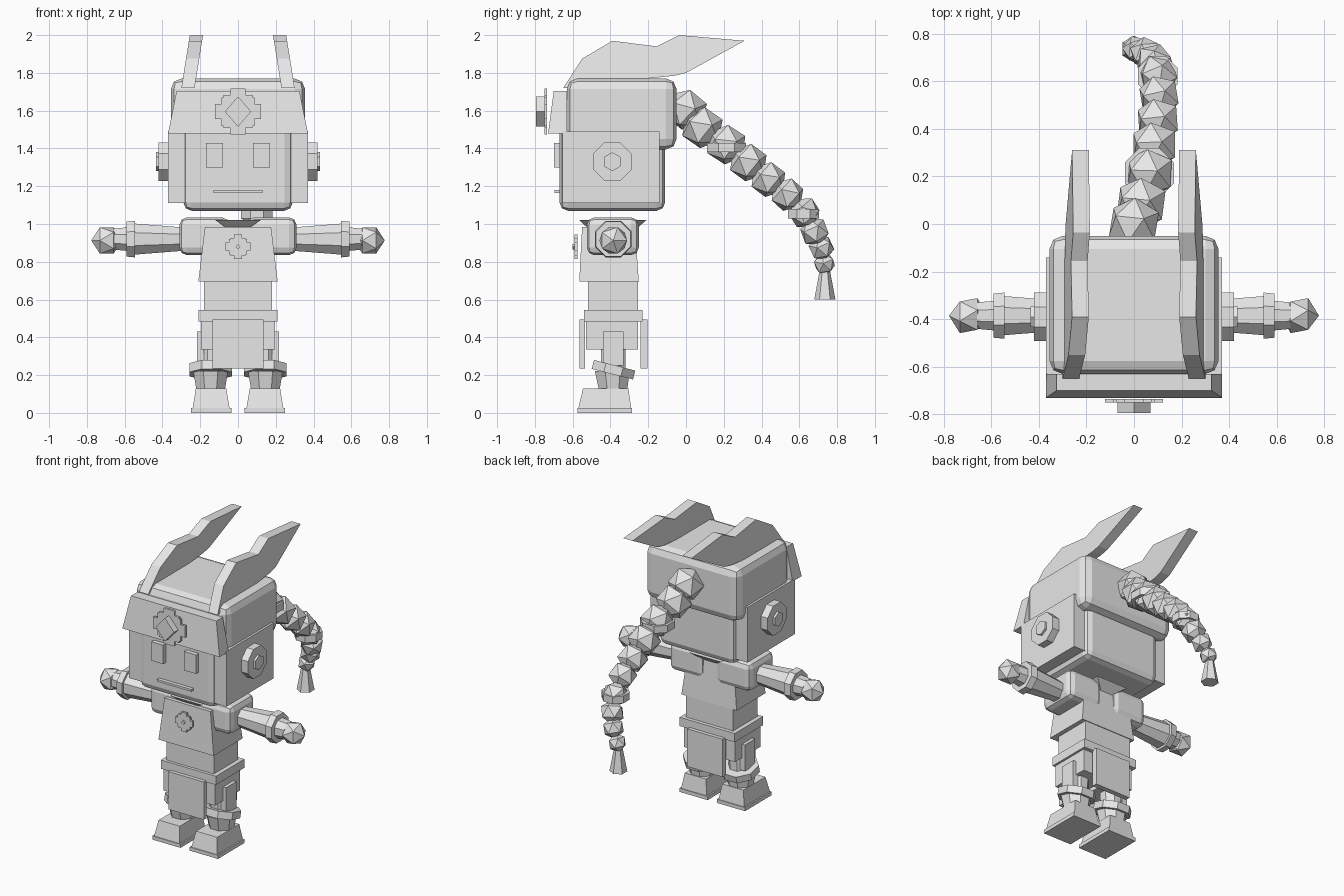
import bpy, bmesh, math
from mathutils import Vector, Matrix

if "Cube" in bpy.data.objects:
    bpy.data.objects.remove(bpy.data.objects["Cube"])

grey = bpy.data.materials.new("light grey")
grey.diffuse_color = (0.8, 0.8, 0.8, 1)
grey.use_nodes = True
grey.node_tree.nodes["Principled BSDF"].inputs["Base Color"].default_value = grey.diffuse_color


def finish(name, bm, bevel=0.0):
    bmesh.ops.recalc_face_normals(bm, faces=bm.faces)
    me = bpy.data.meshes.new(name)
    bm.to_mesh(me)
    bm.free()
    me.materials.append(grey)
    ob = bpy.data.objects.new(name, me)
    bpy.context.collection.objects.link(ob)
    if bevel:
        m = ob.modifiers.new("bevel", 'BEVEL')
        m.width, m.segments = bevel, 2
    return ob


def frustum(name, low, z0, high, z1, bevel=0.0):
    """Block between two rectangles, each (x0, x1, y0, y1)."""
    bm = bmesh.new()
    rings = []
    for (x0, x1, y0, y1), z in ((low, z0), (high, z1)):
        rings.append([bm.verts.new((x, y, z)) for x, y in
                      ((x0, y0), (x1, y0), (x1, y1), (x0, y1))])
    a, b = rings
    bm.faces.new(a[::-1])
    bm.faces.new(b)
    for i in range(4):
        j = (i + 1) % 4
        bm.faces.new((a[i], a[j], b[j], b[i]))
    return finish(name, bm, bevel)


def box(name, x0, x1, y0, y1, z0, z1, bevel=0.0):
    x0, x1 = sorted((x0, x1))
    return frustum(name, (x0, x1, y0, y1), z0, (x0, x1, y0, y1), z1, bevel)


def tube(name, p, q, r0, r1, sides=8, turn=0.0):
    """Tapered prism from p to q."""
    p, q = Vector(p), Vector(q)
    d = q - p
    bm = bmesh.new()
    bmesh.ops.create_cone(bm, cap_ends=True, segments=sides, radius1=r0, radius2=r1,
                          depth=d.length,
                          matrix=Matrix.Translation((p + q) / 2)
                          @ d.to_track_quat('Z', 'Y').to_matrix().to_4x4()
                          @ Matrix.Rotation(turn, 4, 'Z'))
    return finish(name, bm)


def ball(name, c, r, axis=(0, 0, 1)):
    bm = bmesh.new()
    bmesh.ops.create_icosphere(bm, subdivisions=1, radius=r, matrix=Matrix.Translation(c)
                               @ Vector(axis).to_track_quat('Z', 'Y').to_matrix().to_4x4())
    return finish(name, bm)


def plate(name, pts, y0, y1, z):
    """Outline of (x, z) points extruded along y."""
    bm = bmesh.new()
    f = bm.faces.new([bm.verts.new((x, y0, z + h)) for x, h in pts])
    g = bmesh.ops.extrude_face_region(bm, geom=[f])["geom"]
    bmesh.ops.translate(bm, vec=(0, y1 - y0, 0),
                        verts=[v for v in g if isinstance(v, bmesh.types.BMVert)])
    return finish(name, bm)


def stepped_cross(name, r, y0, y1, z):
    quarter = [(1, .33), (.72, .33), (.72, .62), (.62, .62), (.62, .72), (.33, .72), (.33, 1)]
    pts = []
    for k in range(4):
        for a, b in quarter:
            pts.append([(a, b), (-b, a), (-a, -b), (b, -a)][k])
    return plate(name, [(a * r, b * r) for a, b in pts], y0, y1, z)


def diamond(name, rx, rz, y0, y1, z):
    return plate(name, [(rx, 0), (0, rz), (-rx, 0), (0, -rz)], y0, y1, z)


# head, hood and forehead guard
box("head", -.29, .29, -.67, -.11, 1.07, 1.55, .045)
box("hood", -.355, .355, -.63, -.05, 1.395, 1.77, .055)
frustum("forehead_guard", (-.37, .37, -.73, -.63), 1.48, (-.325, .325, -.70, -.63), 1.705)
stepped_cross("forehead_cross", .122, -.75, -.735, 1.595)
diamond("forehead_gem", .07, .08, -.795, -.75, 1.595)
box("mouth", -.13, .13, -.695, -.66, 1.165, 1.18)

# torso
frustum("torso", (-.21, .21, -.565, -.25), .695, (-.175, .175, -.55, -.27), .985)
frustum("collar", (-.03, .03, -.50, -.28), .96, (-.12, .12, -.565, -.21), 1.02)
stepped_cross("chest_cross", .065, -.59, -.575, .88)
diamond("chest_gem", .014, .014, -.60, -.59, .88)
box("waist", -.18, .18, -.52, -.255, .545, .695)
box("belt", -.21, .21, -.54, -.23, .485, .545)
box("front_cloth", -.135, .135, -.565, -.535, .235, .495)
box("back_cloth", -.135, .135, -.24, -.205, .235, .495)

horn_profile = [(-.65, 1.72), (-.55, 1.875), (-.39, 1.97), (-.155, 1.94), (-.035, 2.0),
                (.31, 1.97), (0, 1.80), (-.06, 1.785), (-.26, 1.765), (-.60, 1.72)]

for s in (-1, 1):
    # side flaps, ear discs and eyes
    box("side_flap", s * .28, s * .37, -.655, -.14, 1.11, 1.49)
    tube("ear_disc", (s * .36, -.39, 1.33), (s * .42, -.39, 1.33), .11, .11, 8, math.pi / 8)
    tube("ear_stud", (s * .42, -.39, 1.33), (s * .435, -.39, 1.33), .05, .05, 6)
    box("eye", s * .08, s * .17, -.70, -.66, 1.30, 1.43)

    # horn: profile extruded sideways, leaning inwards with height
    bm = bmesh.new()
    sides = []
    for dx in (-.035, .035):
        sides.append([bm.verts.new((s * (.265 - (z - 1.72) * .16) + dx, y, z))
                      for y, z in horn_profile])
    a, b = sides
    bm.faces.new(a)
    bm.faces.new(b[::-1])
    for i in range(len(a)):
        j = (i + 1) % len(a)
        bm.faces.new((a[i], a[j], b[j], b[i]))
    finish("horn", bm)

    # arm
    box("shoulder", s * .045, s * .31, -.525, -.25, .835, 1.035, .04)
    def at(x, z=.92):
        return (s * x, -.385, z)
    e = math.pi / 8
    tube("forearm", at(.28), at(.56), .066, .09, 8, e)
    tube("cuff", at(.545), at(.59), .105, .10, 8, e)
    tube("wrist", at(.58), at(.66), .068, .06, 8, e)
    ball("hand", at(.695, .913), .082, (s, 0, 0))

    # leg
    box("hip", s * .015, s * .195, -.53, -.255, .335, .49)
    box("hip_tab", s * .18, s * .218, -.44, -.33, .25, .43)
    tube("leg", (s * .145, -.385, .10), (s * .13, -.385, .40), .07, .07, 8, e)
    tube("boot_shaft", (s * .145, -.385, .115), (s * .145, -.39, .225), .08, .10, 8, e)
    tube("boot_cuff", (s * .145, -.390, .205), (s * .145, -.378, .252), .122, .122, 8, e)
    x0, x1 = sorted((s * .035, s * .25))
    box("sole", x0, x1, -.575, -.285, 0, .025)
    frustum("boot", (x0 + .01, x1 - .01, -.57, -.29), .025,
            (x0 + .027, x1 - .027, -.545, -.305), .13)

# braid of faceted beads
beads = [(0, 0, 1.605, .115), (.03, .087, 1.51, .115), (.065, .214, 1.42, .11),
         (.085, .33, 1.325, .105), (.1, .436, 1.235, .098), (.105, .537, 1.155, .092),
         (.1, .627, 1.06, .088), (.085, .68, .96, .08), (.05, .717, .875, .07),
         (.01, .733, .79, .06)]
for i, (x, y, z, r) in enumerate(beads):
    n = beads[min(i + 1, 9)]
    m = beads[max(i - 1, 0)]
    ball("braid_bead", (x, y, z), r, (n[0] - m[0], n[1] - m[1], n[2] - m[2]))
tube("braid_band", (.065, .215, 1.38), (.065, .215, 1.43), .112, .112, 8, math.pi / 8)
tube("braid_band", (.1, .622, 1.03), (.1, .622, 1.08), .09, .09, 8, math.pi / 8)
tube("braid_tail", (0, .735, .60), (0, .735, .75), .056, .028, 6)
